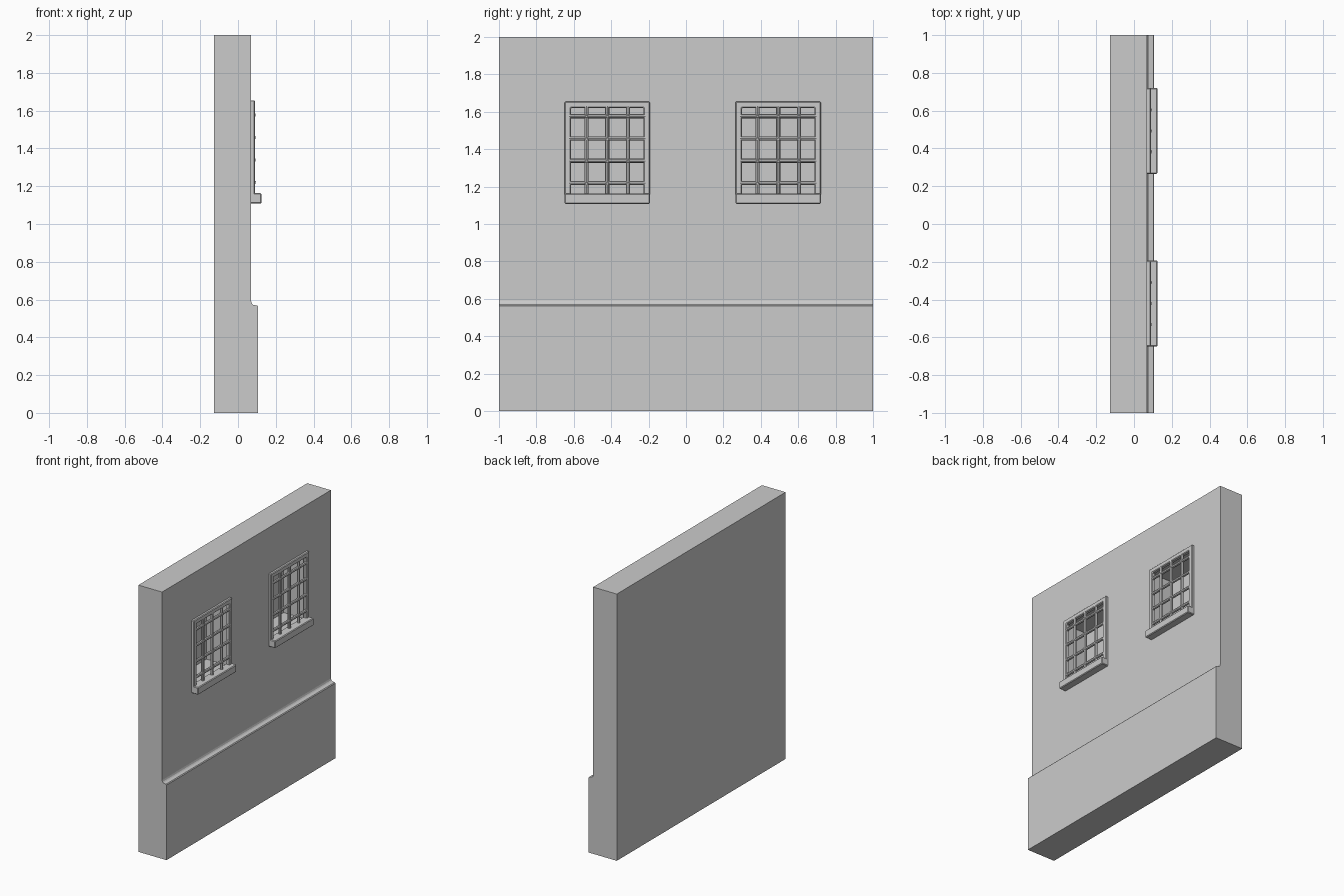
import bpy, bmesh
from math import pi
from mathutils import Matrix, Vector

if "Cube" in bpy.data.objects:
    bpy.data.objects.remove(bpy.data.objects["Cube"])


def link(name, bm):
    bmesh.ops.recalc_face_normals(bm, faces=bm.faces)
    mesh = bpy.data.meshes.new(name)
    bm.to_mesh(mesh)
    bm.free()
    ob = bpy.data.objects.new(name, mesh)
    bpy.context.collection.objects.link(ob)
    return ob


def prism(name, points, offset):
    """Extrude a closed polygon along an offset."""
    bm = bmesh.new()
    face = bm.faces.new([bm.verts.new(p) for p in points])
    ext = bmesh.ops.extrude_face_region(bm, geom=[face])
    bmesh.ops.translate(bm, vec=Vector(offset),
                        verts=[v for v in ext["geom"] if isinstance(v, bmesh.types.BMVert)])
    return link(name, bm)


def box(name, x, y, z):
    return prism(name, [(x[0], y[0], z[0]), (x[0], y[1], z[0]),
                        (x[0], y[1], z[1]), (x[0], y[0], z[1])], (x[1] - x[0], 0, 0))


def bevel(ob, width):
    mod = ob.modifiers.new("soft_edge", "BEVEL")
    mod.width = width
    mod.segments = 1


def rod(bm, a, b, radius):
    a, b = Vector(a), Vector(b)
    rot = (b - a).to_track_quat("Z", "Y").to_matrix().to_4x4()
    bmesh.ops.create_cone(bm, cap_ends=True, segments=8, radius1=radius, radius2=radius,
                          depth=(b - a).length, matrix=Matrix.Translation((a + b) / 2) @ rot)


# Wall with moulded plinth, extruded along its length
profile = [(-0.126, 0), (0.107, 0), (0.107, 0.562), (0.102, 0.568), (0.080, 0.572),
           (0.074, 0.578), (0.070, 0.590), (0.070, 2), (-0.126, 2)]
wall = prism("wall", [(x, -1, z) for x, z in profile], (0, 2, 0))

HALF, INNER = 0.228, 0.194
BAR_X, BAR_R = 0.080, 0.011

for side, c in (("left", -0.421), ("right", 0.493)):
    # Deep niche behind the window surround
    cutter = box("niche_cutter_" + side, (-0.122, 0.2), (c - 0.222, c + 0.222), (1.14, 1.63))
    cutter.hide_render = True
    cutter.hide_viewport = True
    cut = wall.modifiers.new("niche_" + side, "BOOLEAN")
    cut.object = cutter
    cut.operation = "DIFFERENCE"
    cut.solver = "EXACT"

    # Surround: two jambs and a head in one piece
    outline = [(-HALF, 1.13), (-INNER, 1.13), (-INNER, 1.62), (INNER, 1.62),
               (INNER, 1.13), (HALF, 1.13), (HALF, 1.655), (-HALF, 1.655)]
    frame = prism("window_frame_" + side, [(0.060, c + y, z) for y, z in outline],
                  (0.029, 0, 0))
    bevel(frame, 0.005)

    # Projecting sill
    sill = box("window_sill_" + side, (0.055, 0.124), (c - HALF, c + HALF), (1.108, 1.163))
    bevel(sill, 0.005)

    # Iron grille with knots at the crossings
    columns = [c + i * 0.111 for i in (-1, 0, 1)]
    rows = [1.219 + i * 0.119 for i in range(4)]
    bm = bmesh.new()
    for y in columns:
        rod(bm, (BAR_X, y, 1.155), (BAR_X, y, 1.63), BAR_R)
    for z in rows:
        rod(bm, (BAR_X, c - INNER - 0.01, z), (BAR_X, c + INNER + 0.01, z), BAR_R)
        for y in columns:
            bmesh.ops.create_icosphere(bm, subdivisions=1, radius=0.016,
                                       matrix=Matrix.Translation((BAR_X, y, z)))
    link("window_bars_" + side, bm)
